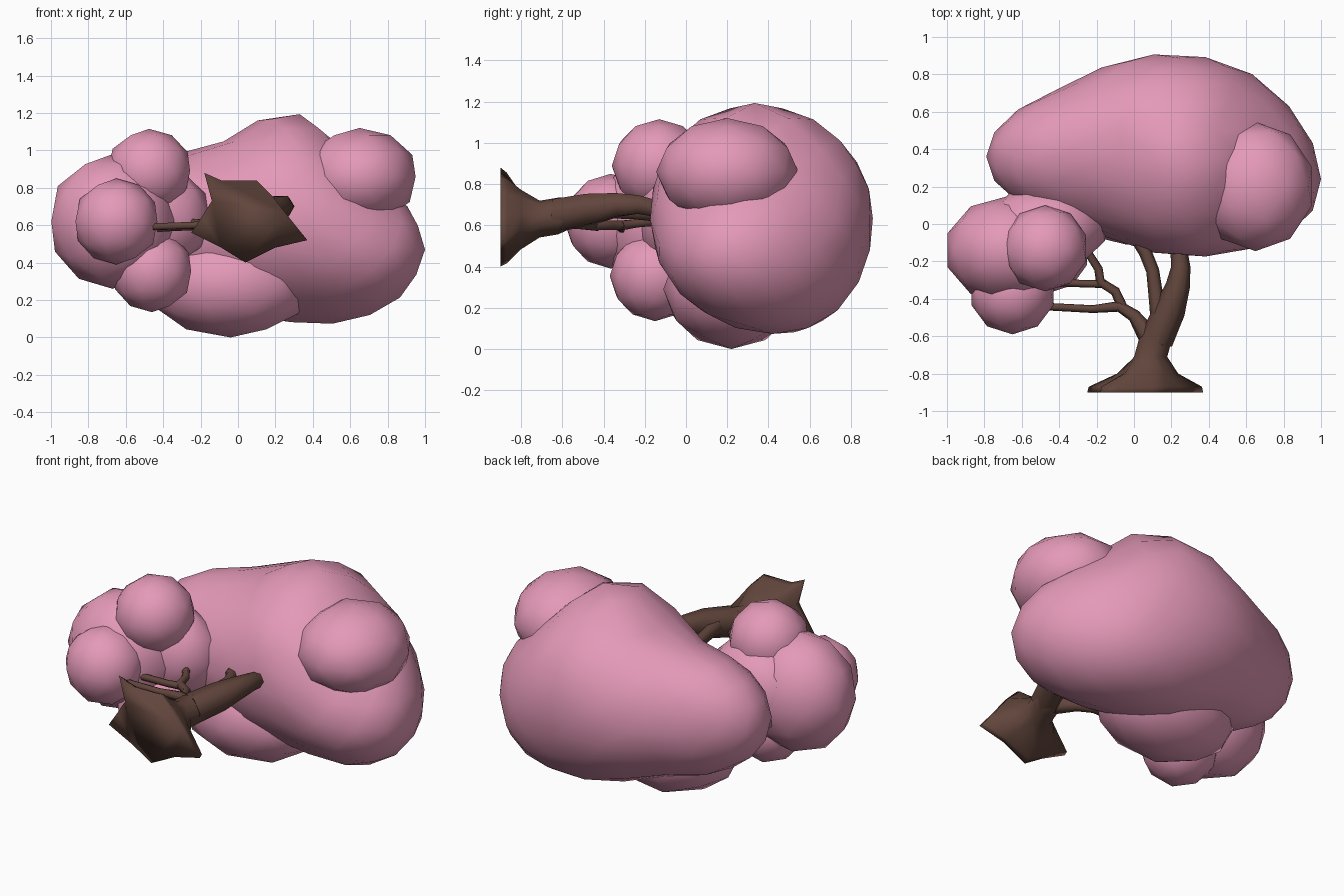
import bpy, bmesh, math
from mathutils import Vector


def material(name, rgb):
    m = bpy.data.materials.new(name)
    m.diffuse_color = (*rgb, 1)
    return m


PINK = material("blossom_pink", (0.78, 0.32, 0.48))
BARK = material("bark_brown", (0.12, 0.06, 0.045))


def add_mesh(name, bm, mat):
    bmesh.ops.recalc_face_normals(bm, faces=bm.faces)
    for f in bm.faces:
        f.smooth = True
    me = bpy.data.meshes.new(name)
    bm.to_mesh(me)
    bm.free()
    me.materials.append(mat)
    ob = bpy.data.objects.new(name, me)
    bpy.context.collection.objects.link(ob)
    return ob


def blob(name, centre, radii, detail=2):
    bm = bmesh.new()
    bmesh.ops.create_icosphere(bm, subdivisions=detail, radius=1)
    for v in bm.verts:
        v.co = Vector([c + r * p for c, r, p in zip(centre, radii, v.co)])
    return add_mesh(name, bm, PINK)


# Main canopy: an icosphere whose cross-section varies along x
# stations: u, centre y, centre z, radius y, radius z, backward shift of top and of bottom
STATIONS = [(-1, 0.36, 0.62, 0.42, 0.48, 0.04, 0), (-0.5, 0.37, 0.60, 0.43, 0.44, 0.06, 0),
            (-0.28, 0.39, 0.60, 0.48, 0.42, 0.06, 0), (-0.1, 0.39, 0.62, 0.51, 0.50, 0.02, 0.04),
            (0.05, 0.37, 0.64, 0.54, 0.54, -0.03, 0.07), (0.3, 0.36, 0.63, 0.56, 0.59, -0.03, 0.10),
            (0.65, 0.33, 0.49, 0.58, 0.51, 0.06, 0.08), (1, 0.24, 0.47, 0.58, 0.50, 0.06, 0.05)]


def section(u):
    for a, b in zip(STATIONS, STATIONS[1:]):
        if u <= b[0] + 1e-6:
            t = (u - a[0]) / (b[0] - a[0])
            return [p + (q - p) * t for p, q in zip(a[1:], b[1:])]
    return STATIONS[-1][1:]


bm = bmesh.new()
bmesh.ops.create_icosphere(bm, subdivisions=3, radius=1)
for v in bm.verts:
    cy, cz, ry, rz, top, bottom = section(v.co.x)
    w = v.co.z
    shift = (top if w > 0 else bottom) * w * w
    v.co = Vector((0.105 + 0.895 * v.co.x, cy + ry * v.co.y + shift, cz + rz * w))
add_mesh("main_canopy", bm, PINK)

# Smaller foliage clumps
blob("right_clump", (0.65, 0.20, 0.86), (0.315, 0.345, 0.26))
blob("lower_clump", (-0.04, 0.22, 0.29), (0.45, 0.33, 0.29))
blob("left_clump", (-0.67, -0.14, 0.62), (0.345, 0.29, 0.36))
blob("inner_left_clump", (-0.47, -0.02, 0.64), (0.33, 0.23, 0.29))
blob("front_left_clump", (-0.65, -0.365, 0.62), (0.23, 0.225, 0.23))
blob("upper_left_clump", (-0.475, -0.13, 0.89), (0.23, 0.23, 0.225))
blob("lower_left_clump", (-0.46, -0.15, 0.355), (0.22, 0.22, 0.22))

# Trunk: root outline (x, z) lofted along y into a round neck
ROOTS = [(0.37, 0.52), (0.25, 0.67), (0.18, 0.76), (0.10, 0.84), (-0.09, 0.84),
         (-0.18, 0.88), (-0.14, 0.73), (-0.19, 0.65), (-0.25, 0.56), (-0.09, 0.48),
         (0.04, 0.40), (0.20, 0.48)]
# y, centre x, centre z, neck radius, blend to circle in x and in z
LOFT = [(-0.90, 0.08, 0.63, 0.13, 0, 0), (-0.87, 0.08, 0.63, 0.13, 0.04, 0.15),
        (-0.80, 0.08, 0.63, 0.12, 0.75, 0.75), (-0.71, 0.09, 0.63, 0.09, 1, 1),
        (-0.62, 0.115, 0.645, 0.09, 1, 1), (-0.50, 0.165, 0.67, 0.06, 1, 1)]
bm = bmesh.new()
rings = []
for y, cx, cz, r, tx, tz in LOFT:
    ring = []
    for x, z in ROOTS:
        a = math.atan2(z - 0.63, x - 0.08)
        ring.append(bm.verts.new((x + (cx + r * math.cos(a) - x) * tx, y,
                                  z + (cz + r * math.sin(a) - z) * tz)))
    rings.append(ring)
n = len(ROOTS)
for a, b in zip(rings, rings[1:]):
    for i in range(n):
        bm.faces.new((a[i], a[(i + 1) % n], b[(i + 1) % n], b[i]))
bm.faces.new(rings[0])
bm.faces.new(rings[-1])
add_mesh("trunk", bm, BARK)


# Branches: tapered tubes through (x, y, z, radius)
def branch(name, pts):
    cu = bpy.data.curves.new(name, 'CURVE')
    cu.dimensions = '3D'
    cu.bevel_depth = 1
    cu.bevel_resolution = 1
    cu.use_fill_caps = True
    s = cu.splines.new('POLY')
    s.points.add(len(pts) - 1)
    for p, (x, y, z, r) in zip(s.points, pts):
        p.co = (x, y, z, 1)
        p.radius = r
    cu.materials.append(BARK)
    bpy.context.collection.objects.link(bpy.data.objects.new(name, cu))


branch("main_branch", [(0.12, -0.62, 0.65, 0.09), (0.19, -0.46, 0.68, 0.085),
                       (0.235, -0.33, 0.70, 0.065), (0.25, -0.23, 0.70, 0.052),
                       (0.24, -0.14, 0.68, 0.045)])
branch("middle_branch", [(0.15, -0.55, 0.66, 0.06), (0.12, -0.41, 0.67, 0.04),
                         (0.10, -0.25, 0.66, 0.035), (0.06, -0.15, 0.65, 0.035),
                         (-0.02, -0.03, 0.65, 0.03)])
branch("left_branch", [(0.09, -0.62, 0.64, 0.06), (0.0, -0.49, 0.61, 0.035),
                       (-0.08, -0.44, 0.60, 0.03), (-0.22, -0.455, 0.60, 0.021),
                       (-0.50, -0.44, 0.59, 0.02)])
branch("left_fork", [(-0.06, -0.45, 0.60, 0.028), (-0.10, -0.36, 0.60, 0.026),
                     (-0.18, -0.31, 0.60, 0.026), (-0.19, -0.24, 0.61, 0.023),
                     (-0.28, -0.10, 0.62, 0.02)])
branch("left_twig", [(-0.15, -0.32, 0.60, 0.022), (-0.25, -0.32, 0.59, 0.02),
                     (-0.48, -0.31, 0.58, 0.02)])
